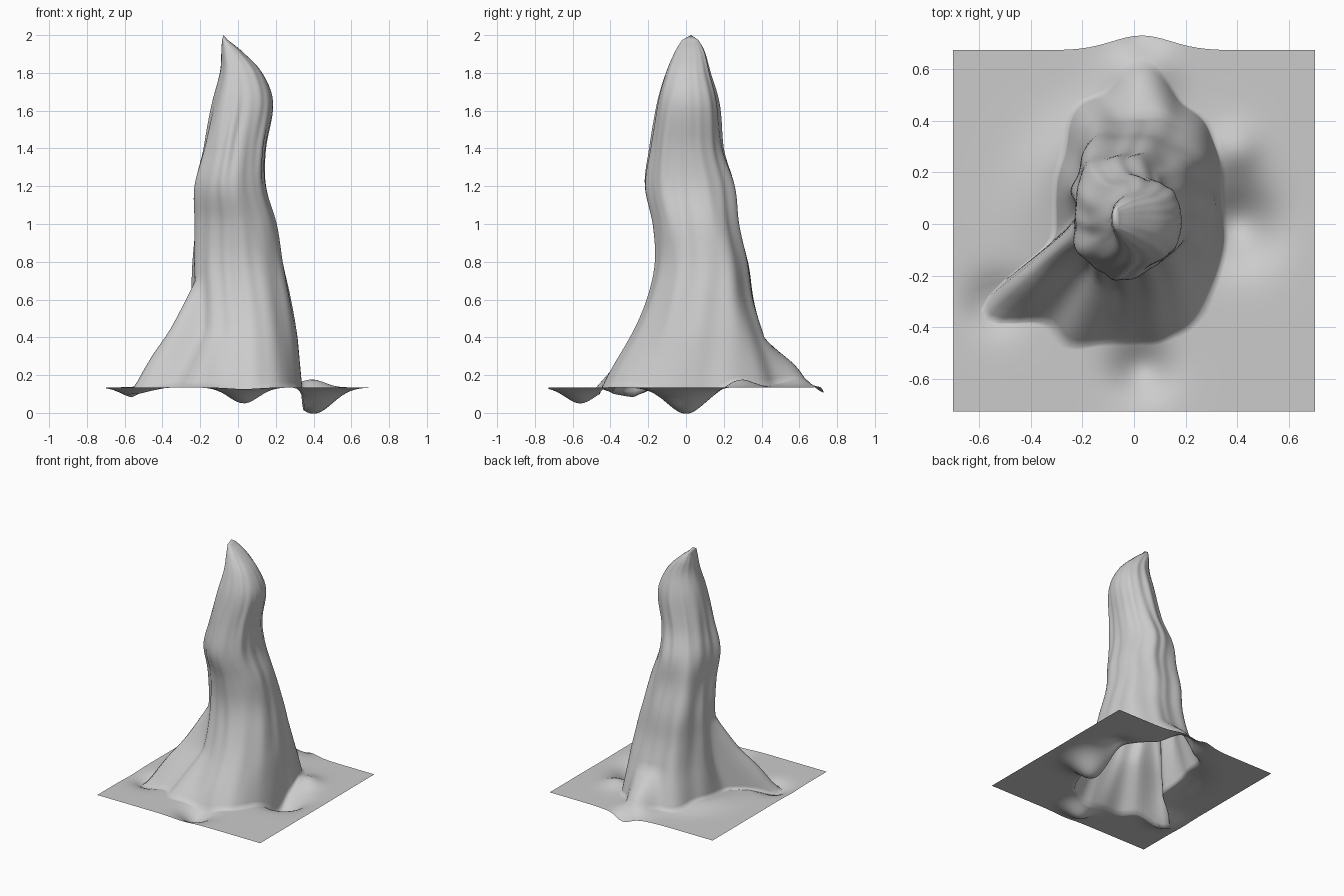
import bpy, bmesh, math
from mathutils import noise, Vector

if "Cube" in bpy.data.objects:
    bpy.data.objects.remove(bpy.data.objects["Cube"])

N = 128          # columns around the spire
STEPS = 6        # rings between two key sections
SHEET = 20       # rings across the ground sheet
GROUND = 0.135

# Spire sections: height, then left, right, front and back extent
SECTIONS = [
    (0.135, -0.30, 0.345, -0.45, 0.49),
    (0.40, -0.25, 0.315, -0.285, 0.41),
    (0.60, -0.235, 0.28, -0.20, 0.355),
    (0.80, -0.235, 0.235, -0.155, 0.33),
    (1.0, -0.23, 0.20, -0.165, 0.285),
    (1.2, -0.232, 0.145, -0.21, 0.26),
    (1.4, -0.18, 0.145, -0.19, 0.195),
    (1.64, -0.13, 0.18, -0.155, 0.17),
    (1.8, -0.092, 0.125, -0.108, 0.128),
    (1.91, -0.087, 0.025, -0.06, 0.10),
    (1.975, -0.085, -0.055, -0.02, 0.065),
]

# Buttresses: direction and width in degrees, reach at the foot, height where they end
RIDGES = [
    (206, 10, 0.33, 0.7),
    (229, 19, 0.12, 0.42),
    (130, 14, 0.06, 1.2),
    (40, 16, 0.03, 0.8),
    (90, 18, 0.14, 0.4),
]

# Hollows and swellings in the ground: x, y, spread, height
BUMPS = [
    (0.40, 0.0, 0.14, -0.14),
    (0.03, -0.56, 0.11, -0.085),
    (-0.54, -0.31, 0.10, -0.06),
    (0.03, 0.57, 0.12, 0.07),
    (0.40, 0.29, 0.09, 0.04),
    (0.03, 0.73, 0.08, -0.04),
]


def ground_offset(x, y):
    total = sum(h * math.exp(-((x - a) ** 2 + (y - b) ** 2) / s ** 2) for a, b, s, h in BUMPS)
    # soft flare around the back and left of the foot
    r = math.hypot(x, y)
    side = max(0, (y - 0.5 * x) / max(r, 0.01))
    return total + 0.04 * min(1, side) * math.exp(-((r - 0.38) / 0.13) ** 2)


def spline(p0, p1, p2, p3, t):
    return 0.5 * (2 * p1 + (p2 - p0) * t + (2 * p0 - 5 * p1 + 4 * p2 - p3) * t * t
                  + (3 * p1 - p0 - 3 * p2 + p3) * t ** 3)


def buttress(angle, z):
    """Extra radius from the buttresses at this direction and height."""
    total = 0
    for a, w, reach, top in RIDGES:
        gap = (math.degrees(angle) - a + 180) % 360 - 180
        total += reach * math.exp(-(gap / w) ** 2) * max(0, (top - z) / (top - GROUND))
    return total


def spire_point(section, i):
    z, left, right, front, back = section
    angle = i * math.tau / N
    c, s = math.cos(angle), math.sin(angle)
    extra = buttress(angle, z)
    # slightly squared oval
    k = (abs(c) ** 2.3 + abs(s) ** 2.3) ** (-1 / 2.3)
    x = (left + right) / 2 + c * (k * (right - left) / 2 + extra)
    y = (front + back) / 2 + s * (k * (back - front) / 2 + extra)
    # vertical fluting
    wobble = 0.022 * noise.noise(Vector((c * 3, s * 3, z * 1.5))) * min(1, (2 - z) * 2)
    x, y = x + c * wobble, y + s * wobble
    z += ground_offset(x, y) * max(0, (0.4 - z) / (0.4 - GROUND))
    return Vector((x, y, z))


# Spire rings, smoothly interpolated between the sections
spire = []
last = len(SECTIONS) - 1
for n in range(last * STEPS + 1):
    k, t = divmod(n / STEPS, 1)
    rows = [SECTIONS[min(max(int(k) + d, 0), last)] for d in (-1, 0, 1, 2)]
    section = [spline(*values, t) for values in zip(*rows)]
    spire.append([spire_point(section, i) for i in range(N)])


def border(i):
    """Point on the square border, with the bulge in the back edge."""
    c, s = math.cos(i * math.tau / N), math.sin(i * math.tau / N)
    m = max(abs(c), abs(s))
    x, y = 0.7 * c / m, 0.7 * s / m - 0.027
    if y > 0.67:
        y += 0.057 * math.exp(-((x - 0.03) / 0.16) ** 2)
    return Vector((x, y, GROUND))


# Ground rings from the border in to the spire foot
sheet = []
for n in range(SHEET):
    ring = [border(i).lerp(spire[0][i], n / SHEET) for i in range(N)]
    for p in ring:
        p.z = GROUND + ground_offset(p.x, p.y)
    sheet.append(ring)

# One continuous open surface
bm = bmesh.new()
rings = [[bm.verts.new(p) for p in ring] for ring in sheet + spire]
for a, b in zip(rings, rings[1:]):
    for i in range(N):
        j = (i + 1) % N
        bm.faces.new((a[i], a[j], b[j], b[i]))
tip = bm.verts.new((-0.076, 0.027, 2.0))
for i in range(N):
    bm.faces.new((rings[-1][i], rings[-1][(i + 1) % N], tip))
for f in bm.faces:
    f.smooth = True
mesh = bpy.data.meshes.new("rock_spire")
bm.to_mesh(mesh)
bm.free()
bpy.context.collection.objects.link(bpy.data.objects.new("rock_spire", mesh))
